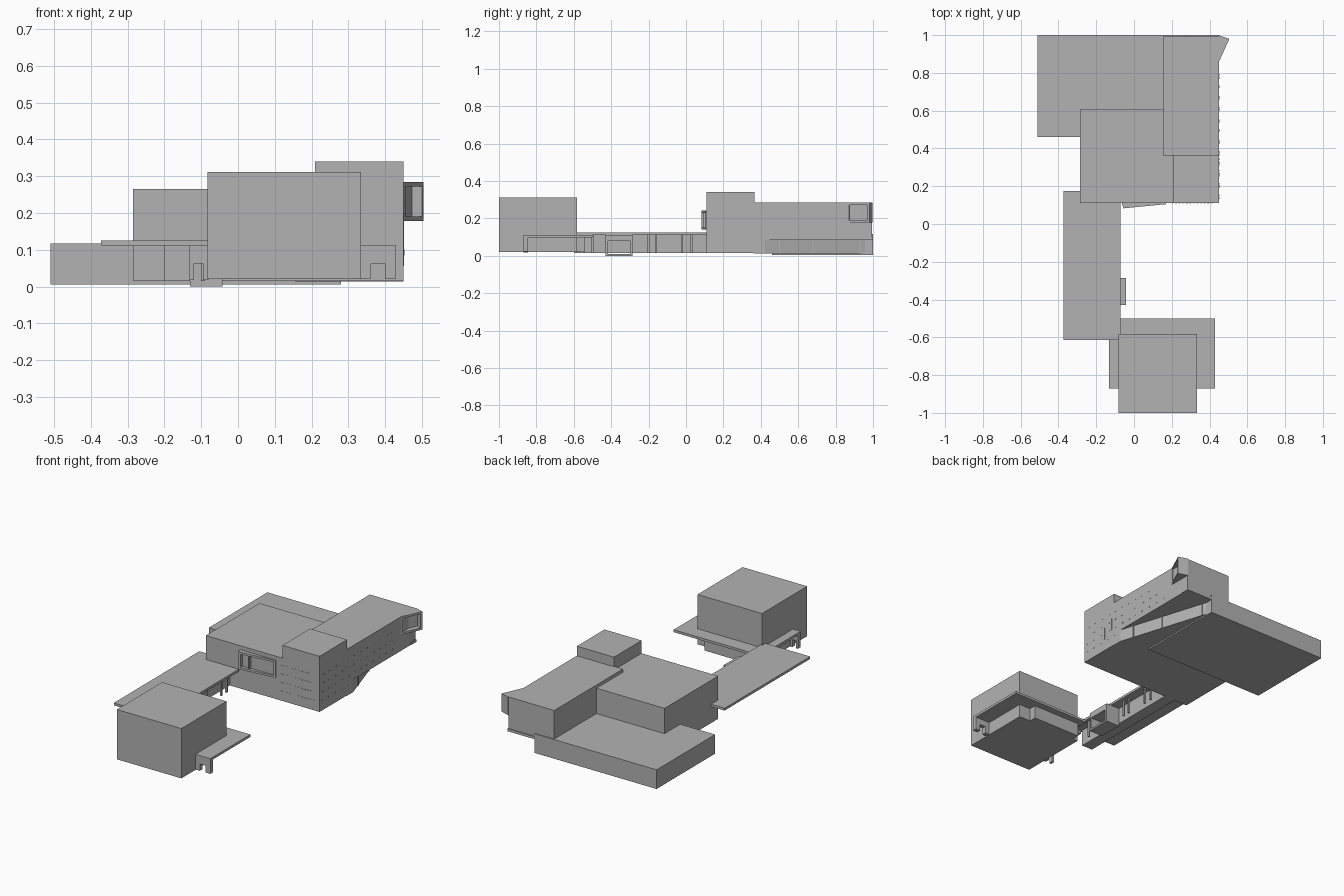
import bpy
import bmesh
import random
from mathutils import Vector

random.seed(4)
cube = bpy.data.objects.get("Cube")
if cube:
    bpy.data.objects.remove(cube, do_unlink=True)

GREY = (0.45, 0.45, 0.45, 1.0)
mat = bpy.data.materials.new("plain grey")
mat.use_nodes = True
mat.diffuse_color = GREY
mat.node_tree.nodes["Principled BSDF"].inputs["Base Color"].default_value = GREY


def finish(name, bm):
    bmesh.ops.recalc_face_normals(bm, faces=bm.faces)
    mesh = bpy.data.meshes.new(name)
    bm.to_mesh(mesh)
    bm.free()
    mesh.materials.append(mat)
    ob = bpy.data.objects.new(name, mesh)
    bpy.context.collection.objects.link(ob)
    return ob


def add_prism(bm, plan, z0, z1):
    """Extrude a plan outline upwards; returns the side faces in order."""
    low = [bm.verts.new((x, y, z0)) for x, y in plan]
    high = [bm.verts.new((x, y, z1)) for x, y in plan]
    bm.faces.new(low[::-1])
    bm.faces.new(high)
    n = len(plan)
    return [bm.faces.new((low[i], low[(i + 1) % n], high[(i + 1) % n], high[i]))
            for i in range(n)]


def add_box(bm, x0, x1, y0, y1, z0, z1):
    add_prism(bm, [(x0, y0), (x1, y0), (x1, y1), (x0, y1)], z0, z1)


def box(name, *dims):
    bm = bmesh.new()
    add_box(bm, *dims)
    return finish(name, bm)


def prism(name, plan, z0, z1):
    bm = bmesh.new()
    add_prism(bm, plan, z0, z1)
    return finish(name, bm)


def window_bay(name, plan, z0, z1, rim, depth):
    """Angled bay whose first side is a framed, recessed opening."""
    bm = bmesh.new()
    face = add_prism(bm, plan, z0, z1)[0]
    bmesh.ops.recalc_face_normals(bm, faces=bm.faces)
    bmesh.ops.inset_region(bm, faces=[face], thickness=rim, use_even_offset=True)
    bmesh.ops.inset_region(bm, faces=[face], thickness=0, depth=-depth)
    return finish(name, bm)


def portal(name, x0, x1, y0, y1, z0, z1, d0, d1, dz):
    """Short wall with a doorway notch."""
    bm = bmesh.new()
    add_box(bm, x0, d0, y0, y1, z0, z1)
    add_box(bm, d1, x1, y0, y1, z0, z1)
    add_box(bm, d0, d1, y0, y1, dz, z1)
    return finish(name, bm)


# North building masses
box("low_rear_block", -0.51, 0.28, 0.46, 1.0, 0.005, 0.117)
box("middle_block", -0.285, 0.3, 0.11, 0.605, 0.015, 0.265)
box("corner_tower", 0.21, 0.45, 0.11, 0.365, 0.015, 0.34)
box("east_wing", 0.155, 0.45, 0.36, 0.995, 0.085, 0.284)
box("wing_soffit_ledge", 0.2, 0.453, 0.95, 1.0, 0.085, 0.1)

# Slanted ground floor below the wing
START, END = Vector((0.45, 0.42)), Vector((0.27, 0.99))
prism("slanted_ground_floor",
      [(0.155, 0.36), (0.45, 0.36), START, END, (0.155, 0.99)], 0.013, 0.086)
bm = bmesh.new()
for y in (0.5, 0.68, 0.93):
    p = START.lerp(END, (y - START.y) / (END.y - START.y))
    add_box(bm, p.x - 0.003, p.x + 0.004, y - 0.003, y + 0.003, 0.013, 0.086)
finish("ground_floor_mullions", bm)

# Angled window bays
window_bay("east_window_bay", [(0.45, 0.86), (0.505, 0.98), (0.45, 0.998)],
           0.178, 0.284, 0.012, 0.03)
window_bay("south_window_bay",
           [(-0.055, 0.083), (0.17, 0.105), (0.17, 0.112), (-0.065, 0.112)],
           0.14, 0.242, 0.012, 0.02)
box("south_window_mullion", 0.0, 0.007, 0.09, 0.112, 0.15, 0.232)

# Scattered slit windows on the outer walls
bm = bmesh.new()
for z in (0.07, 0.12, 0.17, 0.22):
    for i in range(12):
        y = 0.14 + i * 0.058 + random.uniform(-0.01, 0.01)
        if z > 0.1 or y < 0.4:
            add_box(bm, 0.449, 0.4515, y, y + 0.008, z, z + 0.005)
        x = 0.2 + i * 0.019
        add_box(bm, x, x + 0.006, 0.1085, 0.111, z, z + 0.004)
finish("slit_windows", bm)
bm = bmesh.new()
for y in (0.15, 0.21, 0.28, 0.34):
    z = random.uniform(0.05, 0.18)
    add_box(bm, 0.449, 0.4515, y, y + 0.006, z, z + 0.07)
finish("tall_slit_windows", bm)

# Covered walkway
box("walkway_roof", -0.372, -0.072, -0.615, 0.175, 0.111, 0.125)
box("walkway_wall", -0.2, -0.13, -0.6, 0.11, 0.015, 0.112)
bm = bmesh.new()
for y in (-0.5, -0.2, -0.16, -0.02, 0.03):
    add_box(bm, -0.1, -0.09, y - 0.005, y + 0.005, 0.015, 0.112)
finish("walkway_columns", bm)

# Entrance box with open front
bm = bmesh.new()
add_box(bm, -0.13, -0.042, -0.43, -0.285, 0.0, 0.01)
add_box(bm, -0.13, -0.042, -0.43, -0.285, 0.078, 0.112)
for y in (-0.43, -0.297):
    add_box(bm, -0.13, -0.042, y, y + 0.012, 0.01, 0.078)
finish("entrance_porch", bm)

# South hall with low roof, base and doorway walls
box("south_hall", -0.083, 0.334, -1.0, -0.583, 0.02, 0.311)
box("hall_low_roof", -0.075, 0.43, -0.87, -0.5, 0.097, 0.111)
box("hall_west_roof", -0.132, -0.07, -0.87, -0.612, 0.097, 0.111)
box("hall_rear_base", -0.05, 0.26, -0.6, -0.54, 0.02, 0.098)
portal("east_doorway_wall", 0.33, 0.43, -0.87, -0.845, 0.022, 0.1, 0.362, 0.4, 0.062)
portal("west_doorway_wall", -0.132, -0.08, -0.87, -0.845, 0.018, 0.1,
       -0.12, -0.095, 0.062)
